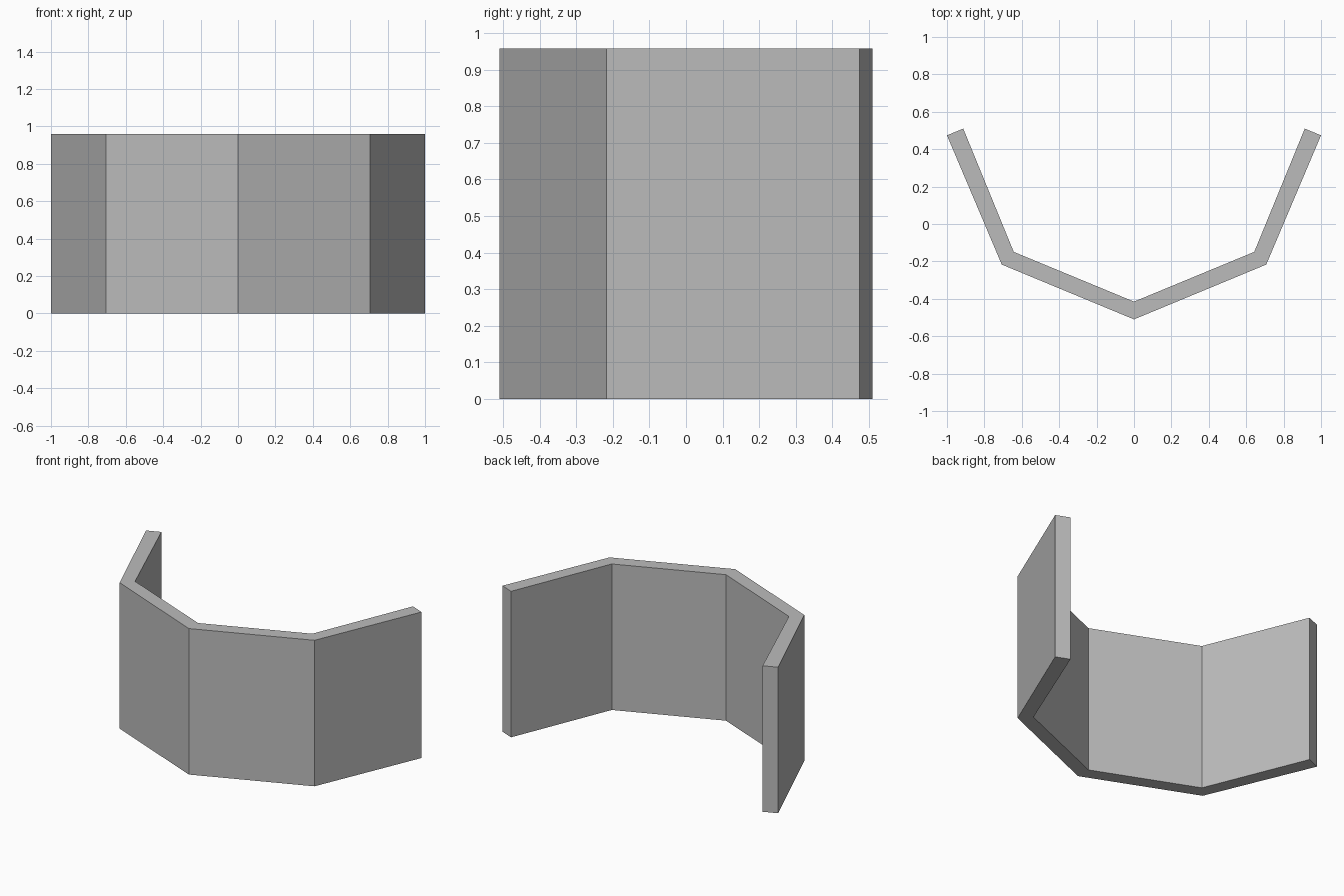
import bpy
import bmesh

if "Cube" in bpy.data.objects:
    bpy.data.objects.remove(bpy.data.objects["Cube"], do_unlink=True)

HEIGHT = 0.958

# Plain grey material
grey = bpy.data.materials.new("plain_grey")
grey.use_nodes = True
colour = (0.5, 0.5, 0.5, 1.0)
grey.diffuse_color = colour
grey.node_tree.nodes["Principled BSDF"].inputs["Base Color"].default_value = colour

# Plan of the wall: centre to left end, outer and inner corners
outer = [(0, -0.51), (0.707, -0.217), (1.0, 0.474)]
inner = [(0, -0.415), (0.643, -0.149), (0.913, 0.51)]


def mirrored(points):
    """Run from the right end through the centre to the left end."""
    return [(-x, y) for x, y in reversed(points[1:])] + points


# Folded wall: four panels in plan, extruded upward
bm = bmesh.new()
rows = [[bm.verts.new((x, y, 0)) for x, y in mirrored(side)] for side in (outer, inner)]
for i in range(len(rows[0]) - 1):
    bm.faces.new((rows[0][i], rows[0][i + 1], rows[1][i + 1], rows[1][i]))
result = bmesh.ops.extrude_face_region(bm, geom=bm.faces[:], use_keep_orig=True)
top = [v for v in result["geom"] if isinstance(v, bmesh.types.BMVert)]
bmesh.ops.translate(bm, verts=top, vec=(0, 0, HEIGHT))
bmesh.ops.recalc_face_normals(bm, faces=bm.faces[:])

mesh = bpy.data.meshes.new("folded_wall")
bm.to_mesh(mesh)
bm.free()
mesh.materials.append(grey)
wall = bpy.data.objects.new("folded_wall", mesh)
bpy.context.collection.objects.link(wall)
